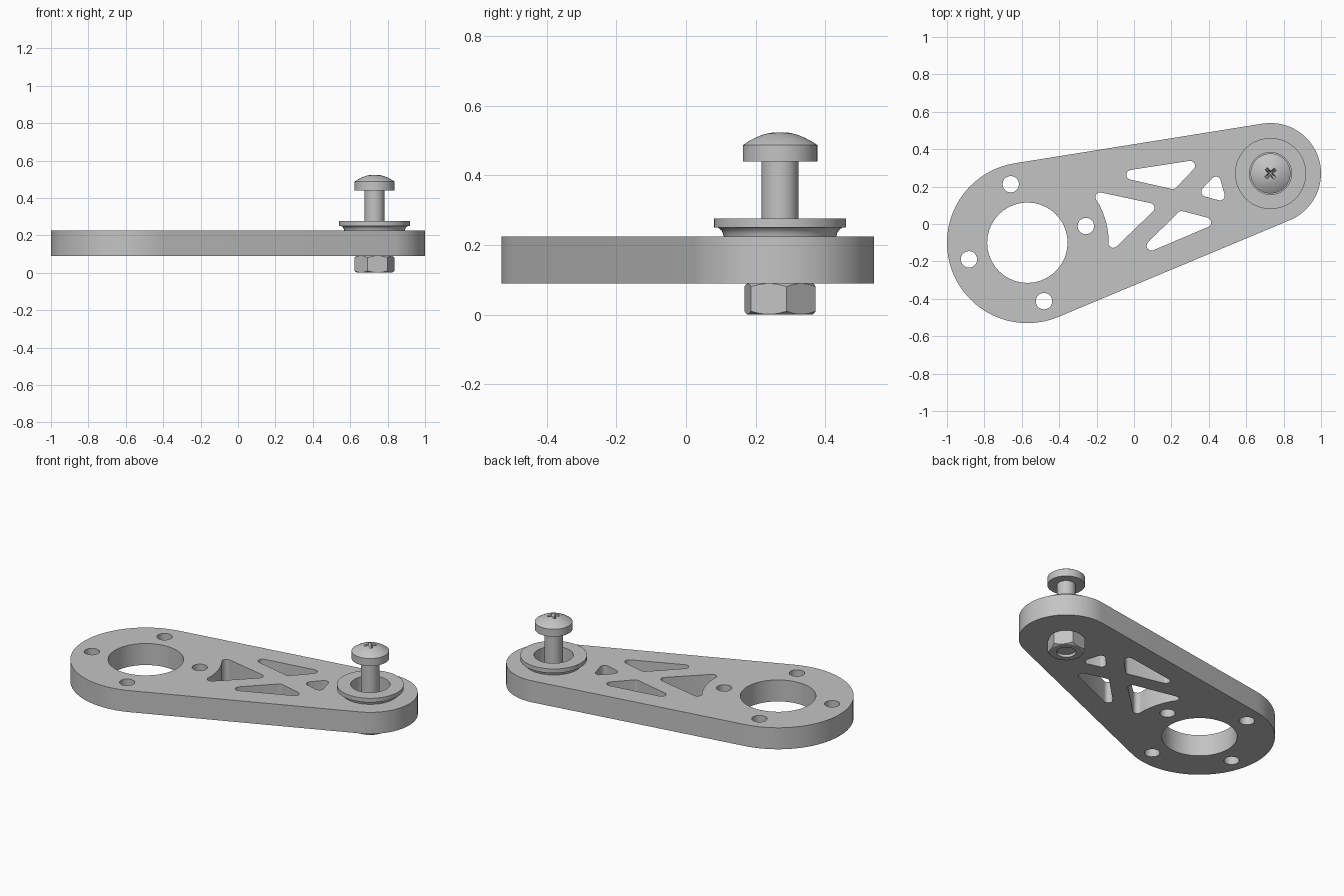
import bpy
import bmesh
from math import atan2, cos, sin, tan, pi, radians, hypot
from mathutils import Vector, Matrix

cube = bpy.data.objects.get("Cube")
if cube:
    bpy.data.objects.remove(cube, do_unlink=True)

metal = bpy.data.materials.new("grey_metal")
metal.use_nodes = True
GREY = (0.55, 0.55, 0.55, 1)
metal.diffuse_color = GREY
metal.node_tree.nodes["Principled BSDF"].inputs["Base Color"].default_value = GREY

BIG = Vector((-0.57, -0.10))      # motor end of the arm
SMALL = Vector((0.73, 0.27))      # bolt end of the arm
BIG_R, SMALL_R = 0.43, 0.27
BOTTOM, TOP = 0.09, 0.225
AXIS = SMALL - BIG
TILT = atan2(AXIS.y, AXIS.x)


def on_arm(along, across):
    """Point measured along and across the arm, from the big end."""
    return BIG + Matrix.Rotation(TILT, 2) @ Vector((along, across))


def arc(center, r, start, end, n):
    return [center + r * Vector((cos(a), sin(a)))
            for a in (start + (end - start) * i / n for i in range(n + 1))]


def circle(center, r, n):
    return arc(center, r, 0, 2 * pi, n)[:-1]


def fillet(points, r, sharp=()):
    """Round the corners of a closed outline, except the listed ones."""
    out = []
    for i, p in enumerate(points):
        if i in sharp:
            out.append(p)
            continue
        a = (points[i - 1] - p).normalized()
        b = (points[(i + 1) % len(points)] - p).normalized()
        half = a.angle(b) / 2
        center = p + (a + b).normalized() * r / sin(half)
        s, e = p + a * r / tan(half) - center, p + b * r / tan(half) - center
        a0 = atan2(s.y, s.x)
        turn = (atan2(e.y, e.x) - a0 + pi) % (2 * pi) - pi
        out += arc(center, r, a0, a0 + turn, 6)
    return out


def select(ob):
    bpy.ops.object.select_all(action="DESELECT")
    ob.select_set(True)
    bpy.context.view_layer.objects.active = ob


def finish(ob, angle=32):
    select(ob)
    ob.data.materials.clear()
    ob.data.materials.append(metal)
    bpy.ops.object.shade_smooth_by_angle(angle=radians(angle))


def add_mesh(name, bm):
    bmesh.ops.remove_doubles(bm, verts=bm.verts, dist=1e-5)
    bmesh.ops.recalc_face_normals(bm, faces=bm.faces)
    mesh = bpy.data.meshes.new(name)
    bm.to_mesh(mesh)
    bm.free()
    ob = bpy.data.objects.new(name, mesh)
    bpy.context.collection.objects.link(ob)
    return ob


def lathe(name, profile, closed, steps=48):
    """Turn an (r, z) profile about the bolt axis."""
    bm = bmesh.new()
    vs = [bm.verts.new((r, 0, z)) for r, z in profile]
    pairs = list(zip(vs, vs[1:])) + ([(vs[-1], vs[0])] if closed else [])
    edges = [bm.edges.new(p) for p in pairs]
    bmesh.ops.spin(bm, geom=vs + edges, cent=(0, 0, 0), axis=(0, 0, 1),
                   angle=2 * pi, steps=steps, use_duplicate=False)
    ob = add_mesh(name, bm)
    ob.data.transform(Matrix.Translation((SMALL.x, SMALL.y, 0)))
    return ob


def cone(name, r1, r2, z0, z1, sides, turn=0, scale=(1, 1, 1)):
    bm = bmesh.new()
    place = (Matrix.Translation((SMALL.x, SMALL.y, (z0 + z1) / 2))
             @ Matrix.Rotation(turn, 4, "Z") @ Matrix.Diagonal((*scale, 1)))
    bmesh.ops.create_cone(bm, cap_ends=True, segments=sides, radius1=r1,
                          radius2=r2, depth=z1 - z0, matrix=place)
    return add_mesh(name, bm)


def boolean(ob, cutter, operation):
    mod = ob.modifiers.new("cut", "BOOLEAN")
    mod.operation, mod.solver, mod.object = operation, "EXACT", cutter
    select(ob)
    bpy.ops.object.modifier_apply(modifier=mod.name)
    bpy.data.objects.remove(cutter, do_unlink=True)


# Arm outline: two round ends joined by tangent lines
lean = (pi / 2) - atan2(BIG_R - SMALL_R, hypot(*AXIS))
outline = (arc(BIG, BIG_R, TILT + lean, TILT + 2 * pi - lean, 36)
           + arc(SMALL, SMALL_R, TILT - lean, TILT + lean, 28))
loops = [outline, circle(BIG, 0.215, 40)]

# Four screw holes around the motor opening
for k in range(4):
    a = TILT + k * pi / 2
    loops.append(circle(BIG + 0.325 * Vector((cos(a), sin(a))), 0.044, 20))

# Lightening cut-outs: mirrored pair, curved one, small one
for side in (1, -1):
    loops.append(fillet([on_arm(x, side * y) for x, y in
                         ((0.502, 0.24), (1.029, 0.174), (0.833, 0.058))], 0.026))
curved = [on_arm(0.435 * cos(radians(d)), 0.435 * sin(radians(d)))
          for d in (24.5, 12, 6, 0, -6, -12, -24.5)]
loops.append(fillet(curved + [on_arm(0.735, 0)], 0.026, sharp=range(1, 6)))
loops.append(fillet([on_arm(0.943, 0), on_arm(1.085, 0.085),
                     on_arm(1.085, -0.085)], 0.026))

# Arm plate
curve = bpy.data.curves.new("arm_plate", "CURVE")
curve.dimensions, curve.fill_mode = "2D", "BOTH"
curve.extrude = (TOP - BOTTOM) / 2
for loop in loops:
    spline = curve.splines.new("POLY")
    spline.points.add(len(loop) - 1)
    for point, p in zip(spline.points, loop):
        point.co = (p.x, p.y, 0, 1)
    spline.use_cyclic_u = True
arm = bpy.data.objects.new("arm_plate", curve)
bpy.context.collection.objects.link(arm)
select(arm)
bpy.ops.object.convert(target="MESH")
arm = bpy.context.view_layer.objects.active
arm.data.transform(Matrix.Translation((0, 0, (TOP + BOTTOM) / 2)))
bm = bmesh.new()
bm.from_mesh(arm.data)
bmesh.ops.remove_doubles(bm, verts=bm.verts, dist=1e-5)
bmesh.ops.recalc_face_normals(bm, faces=bm.faces)
bm.to_mesh(arm.data)
bm.free()
boolean(arm, cone("bore_cutter", 0.112, 0.112, 0.11, 0.3, 48), "DIFFERENCE")
finish(arm)

# Flanged bushing on the plate
bushing = lathe("flanged_bushing", [
    (0.112, TOP), (0.162, TOP), (0.164, 0.234), (0.169, 0.243), (0.178, 0.25),
    (0.19, 0.25), (0.19, 0.276), (0.112, 0.276)], True)
finish(bushing)

# Bolt with a domed head and a cross recess
dome = [(r, 0.487 + 0.038 * (1 - (r / 0.107) ** 2))
        for r in (0.107, 0.1, 0.088, 0.07, 0.05, 0.03, 0)]
bolt = lathe("bolt", [(0, 0.015), (0.053, 0.015), (0.053, 0.44),
                      (0.107, 0.44)] + dome, False)
for k in range(2):
    slot = cone("slot_cutter", 0.02, 0.07, 0.475, 0.54, 4,
                radians(42) + k * pi / 2, (1, 1, 1))
    # Thin the tapered block to a slot along its own direction
    turn = Matrix.Rotation(radians(42) + k * pi / 2, 4, "Z")
    move = Matrix.Translation((SMALL.x, SMALL.y, 0))
    thin = Matrix.Diagonal((0.9, 0.22, 1, 1))
    spin = Matrix.Rotation(pi / 4, 4, "Z")
    slot.data.transform(move @ turn @ thin @ spin @ turn.inverted() @ move.inverted())
    boolean(bolt, slot, "DIFFERENCE")
finish(bolt)

# Hexagonal nut with chamfered corners
nut = lathe("hex_nut", [
    (0.056, 0), (0.092, 0), (0.115, 0.014), (0.115, 0.077), (0.092, 0.091),
    (0.056, 0.091)], True)
boolean(nut, cone("hex_cutter", 0.109, 0.109, -0.05, 0.15, 6, radians(10 + 30)), "INTERSECT")
finish(nut, 20)
